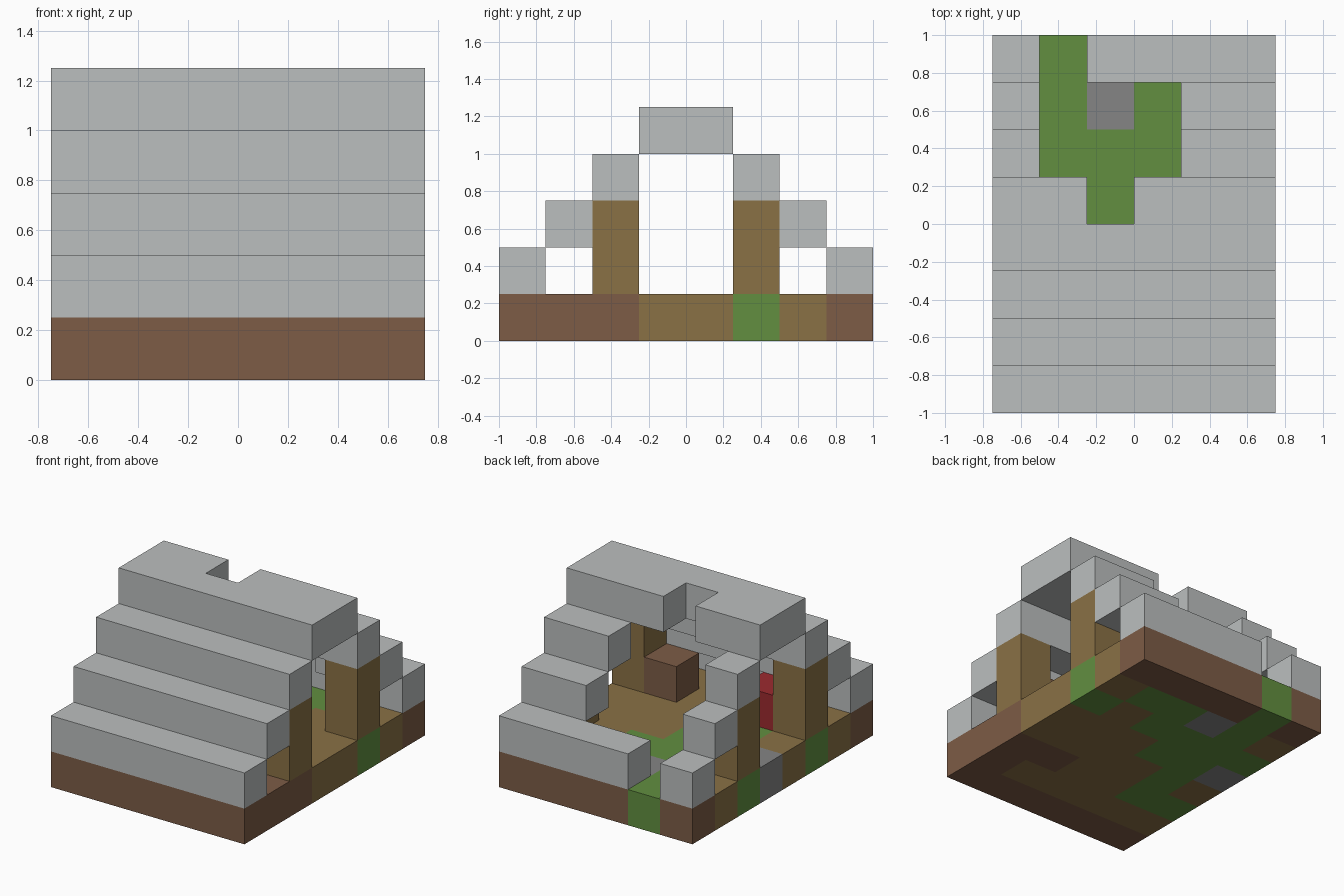
import bpy
import bmesh
from mathutils import Matrix, Vector

CELL = 0.25
NX, NY = 6, 8

if "Cube" in bpy.data.objects:
    bpy.data.objects.remove(bpy.data.objects["Cube"], do_unlink=True)


def material(name, rgb):
    mat = bpy.data.materials.new(name)
    mat.use_nodes = True
    mat.diffuse_color = (*rgb, 1)
    bsdf = next(n for n in mat.node_tree.nodes if n.type == 'BSDF_PRINCIPLED')
    bsdf.inputs["Base Color"].default_value = (*rgb, 1)
    bsdf.inputs["Roughness"].default_value = 0.9
    return mat


roof_grey = material("roof_grey", (0.50, 0.52, 0.52))
earth_brown = material("earth_brown", (0.205, 0.107, 0.061))
wood_tan = material("wood_tan", (0.254, 0.165, 0.06))
grass_green = material("grass_green", (0.122, 0.275, 0.051))
stone_grey = material("stone_grey", (0.235, 0.235, 0.235))
cloth_red = material("cloth_red", (0.33, 0.023, 0.028))


def blocks(name, mat, boxes):
    """One object made of boxes given as (low corner, size) in grid cells."""
    bm = bmesh.new()
    for low, size in boxes:
        low, size = Vector(low), Vector(size)
        centre = (low + size / 2 - Vector((NX / 2, NY / 2, 0))) * CELL
        bmesh.ops.create_cube(bm, size=1, matrix=Matrix.Translation(centre)
                              @ Matrix.Diagonal((*(size * CELL), 1)))
    mesh = bpy.data.meshes.new(name)
    bm.to_mesh(mesh)
    bm.free()
    mesh.materials.append(mat)
    obj = bpy.data.objects.new(name, mesh)
    bpy.context.collection.objects.link(obj)


def runs(row, key):
    """Start and length of each unbroken run of key in a row."""
    start = None
    for i, c in enumerate(row + " "):
        if c == key and start is None:
            start = i
        elif c != key and start is not None:
            yield start, i - start
            start = None


# Ground: rows from front to back, B brown, T tan, G grass, S stone
ground = ["BBBBBB", "TTTTTB", "GGTTBB", "TGTTTT",
          "SGGTTT", "GGGGTG", "TGSGGT", "BGBBBB"]
layers = [("earth_border", "B", earth_brown), ("wood_floor", "T", wood_tan),
          ("grass_patch", "G", grass_green), ("stone_floor", "S", stone_grey)]
for name, key, mat in layers:
    blocks(name, mat, [((i, j, 0), (n, 1, 1))
                       for j, row in enumerate(ground)
                       for i, n in runs(row, key)])

# Stepped roof: full in front, broken open at the back
full = "######"
roof = [full, full, full, full, "##.###", "#...##", "#...##", "#.####"]
blocks("stepped_roof", roof_grey,
       [((i, j, min(j, NY - 1 - j) + 1), (n, 1, 1))
        for j, row in enumerate(roof) for i, n in runs(row, "#")])

# Corner posts
blocks("corner_posts", wood_tan,
       [((i, j, 1), (1, 1, 2)) for i in (0, 5) for j in (2, 5)])

# Furniture blocks
blocks("brown_chest", earth_brown, [((4, 2, 1), (1, 1, 1))])
blocks("red_block", cloth_red, [((1, 2, 1), (1, 1, 1))])
